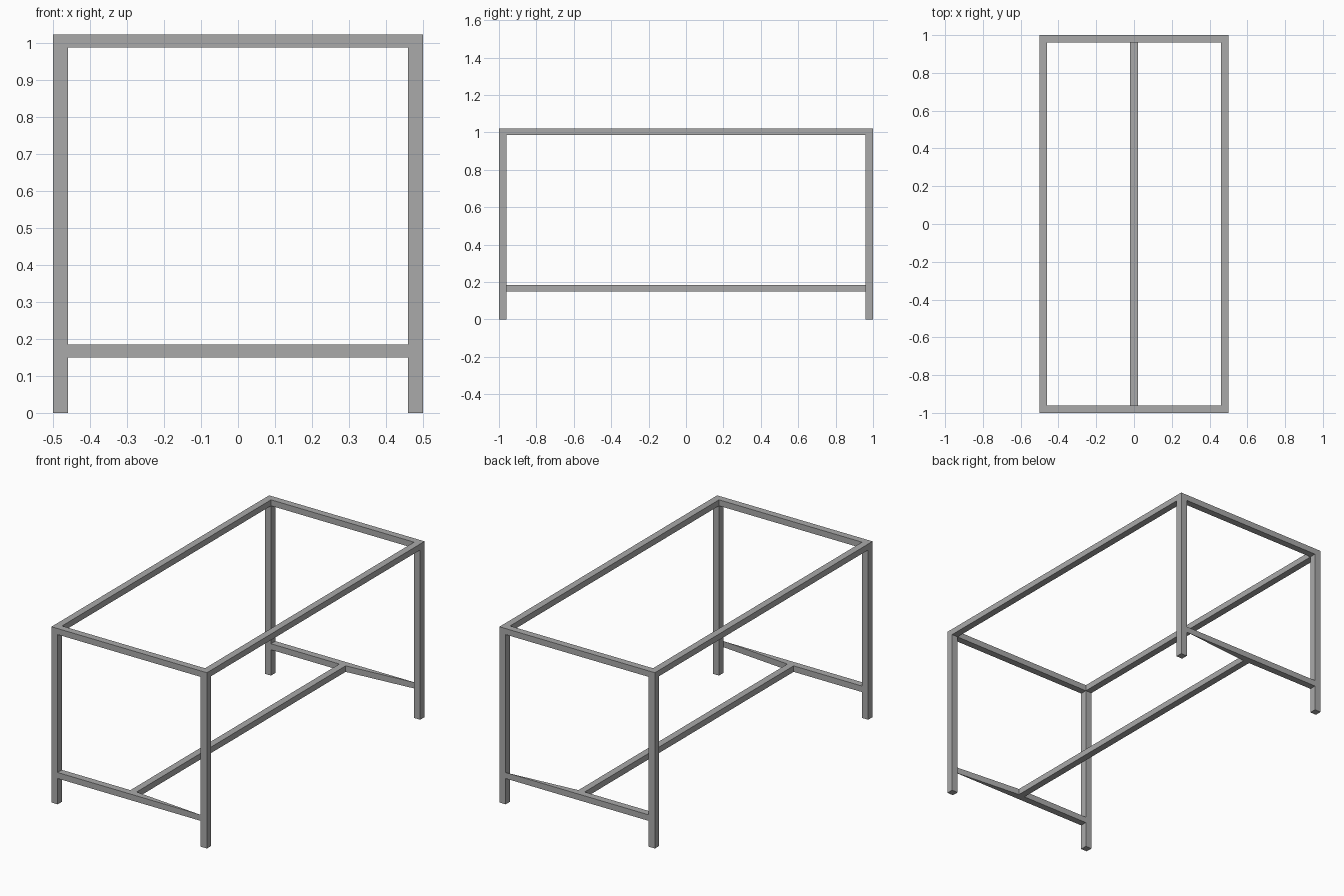
import bpy
import bmesh

cube = bpy.data.objects.get("Cube")
if cube:
    bpy.data.objects.remove(cube, do_unlink=True)

GREY = (0.4, 0.4, 0.4, 1.0)
steel = bpy.data.materials.new("grey_steel")
steel.use_nodes = True
steel.diffuse_color = GREY
steel.node_tree.nodes["Principled BSDF"].inputs["Base Color"].default_value = GREY

HALF_W, HALF_L, TUBE = 0.5, 1.0, 0.04
IN_W, IN_L = HALF_W - TUBE, HALF_L - TUBE
TOP, RAIL_Z = 1.022, 0.987
LOW, LOW_TOP = 0.15, 0.185


def prism(name, plan, z0, z1):
    """Extrude a plan outline from z0 up to z1."""
    bm = bmesh.new()
    base = bm.faces.new([bm.verts.new((x, y, z0)) for x, y in plan])
    side = bmesh.ops.extrude_face_region(bm, geom=[base])
    for v in side["geom"]:
        if isinstance(v, bmesh.types.BMVert):
            v.co.z = z1
    bmesh.ops.recalc_face_normals(bm, faces=bm.faces)
    mesh = bpy.data.meshes.new(name)
    bm.to_mesh(mesh)
    bm.free()
    mesh.materials.append(steel)
    obj = bpy.data.objects.new(name, mesh)
    bpy.context.collection.objects.link(obj)


def beam(name, x0, x1, y0, y1, z0, z1):
    prism(name, [(x0, y0), (x1, y0), (x1, y1), (x0, y1)], z0, z1)


# Legs and long top rails
for sx, side in ((1, "left"), (-1, "right")):
    beam(side + "_top_rail", sx * IN_W, sx * HALF_W, -HALF_L, HALF_L, RAIL_Z, TOP)
    for sy, end in ((-1, "front"), (1, "back")):
        beam(f"{end}_{side}_leg", sx * IN_W, sx * HALF_W,
             sy * IN_L, sy * HALF_L, 0, RAIL_Z)

# Short top rails, and low stretchers that taper to an edge at the left leg
for sy, end in ((-1, "front"), (1, "back")):
    beam(end + "_top_rail", -IN_W, IN_W, sy * IN_L, sy * HALF_L, RAIL_Z, TOP)
    prism(end + "_stretcher",
          [(-IN_W, sy * HALF_L), (IN_W, sy * HALF_L),
           (TUBE / 2, sy * IN_L), (-IN_W, sy * IN_L)], LOW, LOW_TOP)

# Long bar joining the two stretchers
beam("centre_bar", -TUBE / 2, TUBE / 2, -IN_L, IN_L, LOW, LOW_TOP)
